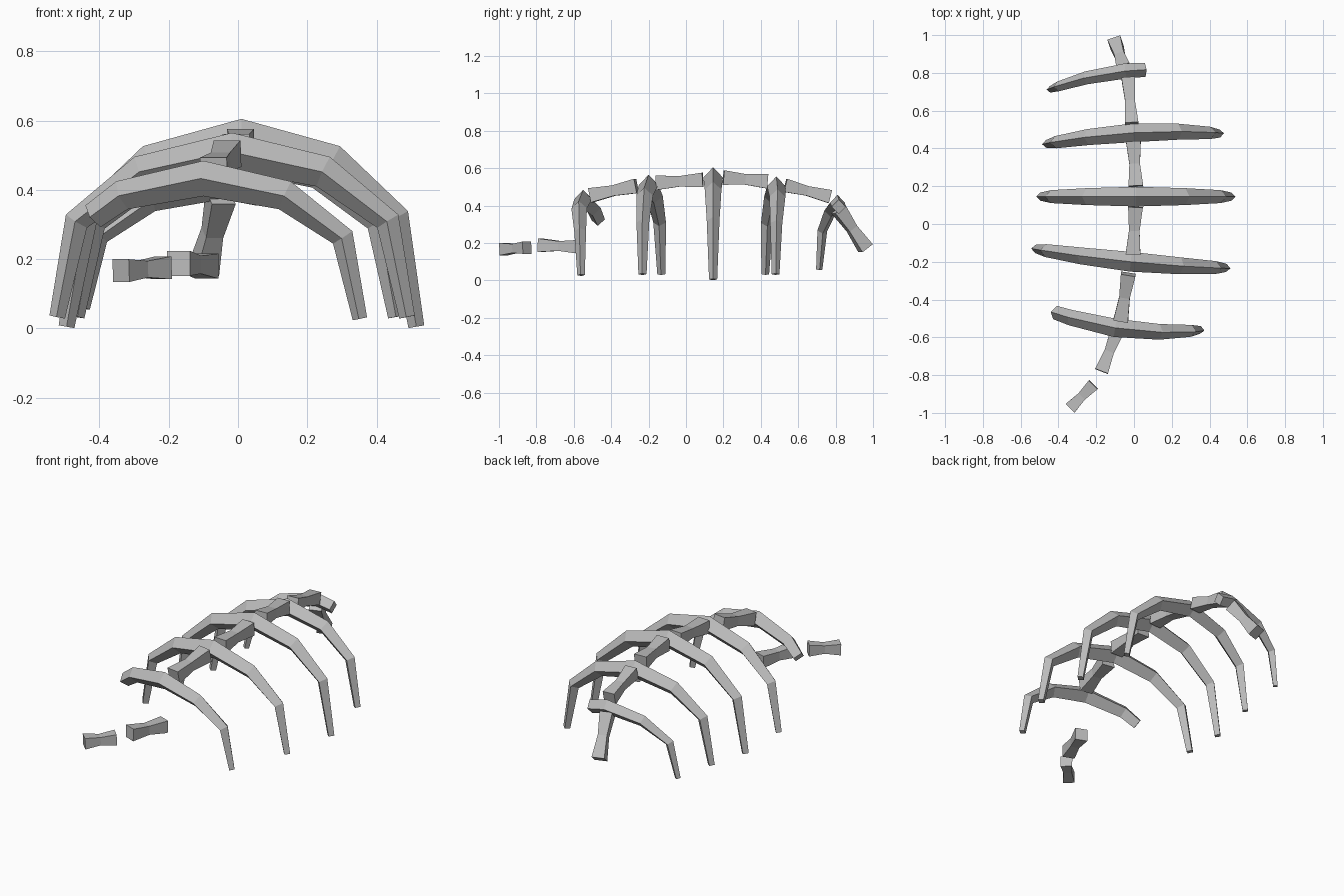
import bpy
import bmesh
from mathutils import Vector

cube = bpy.data.objects.get("Cube")
if cube:
    bpy.data.objects.remove(cube, do_unlink=True)

bone_grey = bpy.data.materials.new("bone_grey")
bone_grey.use_nodes = True
GREY = (0.5, 0.5, 0.5, 1)
bone_grey.diffuse_color = GREY
bone_grey.node_tree.nodes["Principled BSDF"].inputs["Base Color"].default_value = GREY


def skin(name, rings):
    """Join a row of four-sided rings into one closed, flat-shaded mesh."""
    bm = bmesh.new()
    loops = [[bm.verts.new(p) for p in ring] for ring in rings]
    for a, b in zip(loops, loops[1:]):
        for i in range(4):
            j = (i + 1) % 4
            bm.faces.new((a[i], a[j], b[j], b[i]))
    bm.faces.new(loops[0])
    bm.faces.new(loops[-1])
    bmesh.ops.recalc_face_normals(bm, faces=bm.faces)
    mesh = bpy.data.meshes.new(name)
    bm.to_mesh(mesh)
    bm.free()
    mesh.materials.append(bone_grey)
    bpy.context.collection.objects.link(bpy.data.objects.new(name, mesh))


# Half arch: sideways share of reach, share of height, half thickness
ARCH = [Vector(p) for p in ((0, 1, .055), (.52, .88, .047), (.89, .58, .036), (1, 0, .023))]


def half_arch(extent):
    """Arch stations from the apex outward, snapped off after `extent` segments."""
    whole = int(extent)
    pts = ARCH[:whole + 1]
    if extent > whole:
        pts.append(ARCH[whole].lerp(ARCH[whole + 1], extent - whole))
    return pts


def rib(name, apex, foot_z, reach, slope=0, bow=0, size=1, right=3, left=3):
    """Diamond-section arch; slope and bow swing it forward or back."""
    ax, ay, az = apex
    stations = [(-1, p) for p in reversed(half_arch(right))]
    stations += [(1, p) for p in half_arch(left)[1:]]
    path = []
    for side, p in stations:
        dx = side * p.x * reach
        path.append(Vector((ax + dx, ay + slope * dx + bow * dx * dx,
                            foot_z + (az - foot_z) * p.y)))
    rings = []
    for i, c in enumerate(path):
        before = (c - path[max(i - 1, 0)]).normalized()
        after = (path[min(i + 1, len(path) - 1)] - c).normalized()
        along = (before + after).normalized()
        across = Vector((-slope, 1, 0))
        across = (across - along * across.dot(along)).normalized()
        out = along.cross(across)
        half = stations[i][1].z * size
        rings.append([c + out * half, c + across * half * .95,
                      c - out * half, c - across * half * .95])
    skin(name, rings)


def vertebra(name, start, end, half=.039):
    """Square bar with a pinched waist."""
    a, b = Vector(start), Vector(end)
    along = (b - a).normalized()
    side = along.cross(Vector((0, 0, 1))).normalized()
    up = side.cross(along)
    rings = []
    for t, s in ((0, 1), (.5, .72), (1, 1)):
        c, h = a.lerp(b, t), half * s
        rings.append([c + side * h * u + up * h * v
                      for u, v in ((1, 1), (-1, 1), (-1, -1), (1, -1))])
    skin(name, rings)


# Ribs, front to back; the first and last are snapped short on one side
rib("rib_front", (-.10, -.55, .433), .028, .452, slope=-.16, bow=.3, size=.93, right=1.5)
rib("rib_second", (-.017, -.2, .51), .033, .505, slope=-.10, bow=.07)
rib("rib_middle", (.01, .145, .55), .005, .505)
rib("rib_fourth", (-.005, .483, .503), .033, .46, slope=.06, bow=-.15, size=.95)
rib("rib_back", (-.045, .81, .415), .058, .40, slope=.1, bow=-.36, size=.77, left=.5)

# Spine, back to front
vertebra("vertebra_tail", (-.05, .815, .38), (-.098, .96, .172), .036)
vertebra("vertebra_back", (-.03, .77, .448), (-.012, .53, .508), .036)
vertebra("vertebra_upper_back", (-.003, .435, .53), (.01, .2, .55))
vertebra("vertebra_middle", (.008, .09, .537), (-.005, -.16, .522))
vertebra("vertebra_upper_front", (-.03, -.265, .505), (-.07, -.51, .455))
vertebra("vertebra_neck", (-.09, -.57, .18), (-.172, -.78, .188), .036)
vertebra("vertebra_front", (-.215, -.85, .175), (-.338, -.975, .167), .033)
